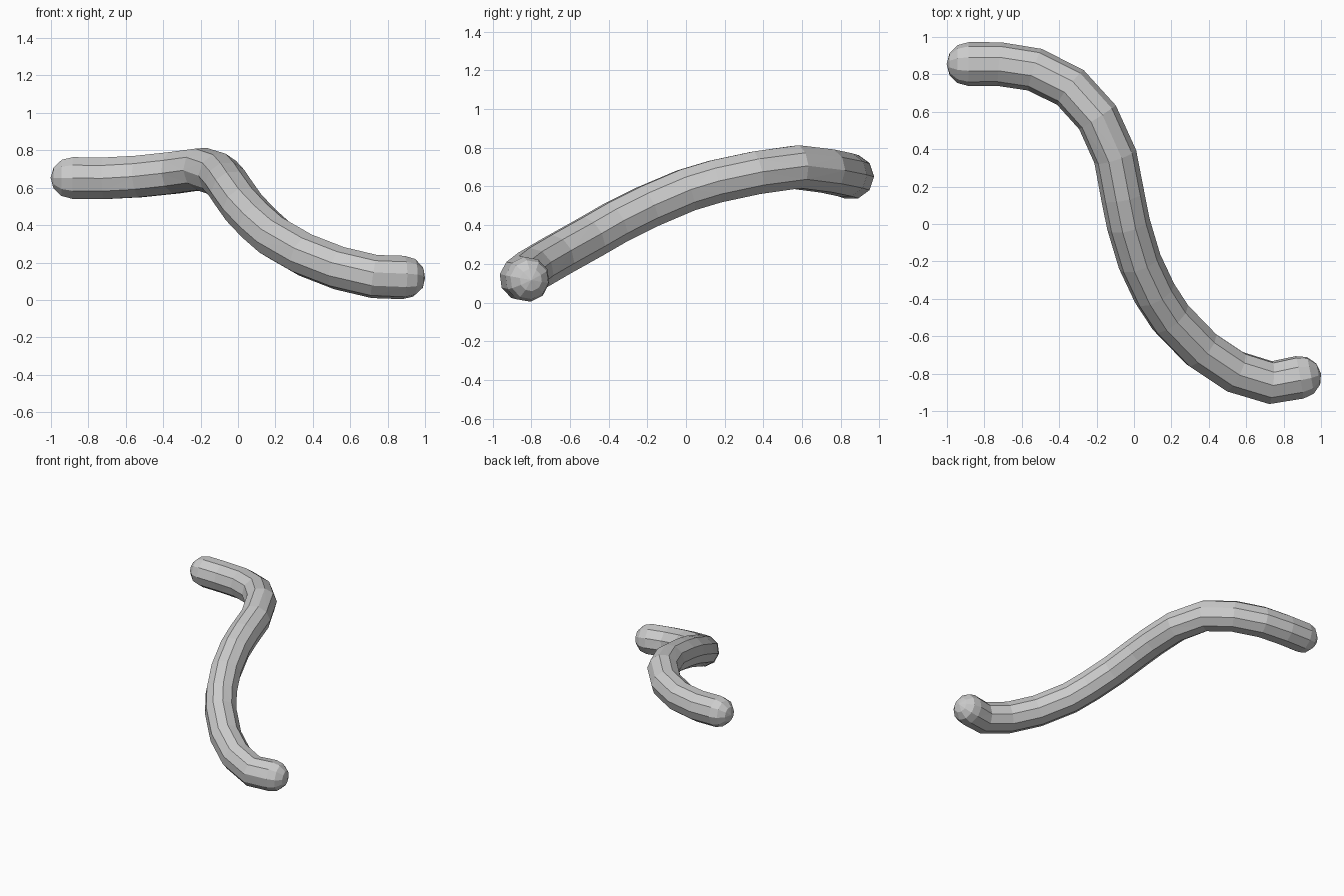
import bpy, bmesh, math
from mathutils import Vector

if "Cube" in bpy.data.objects:
    bpy.data.objects.remove(bpy.data.objects["Cube"], do_unlink=True)

SIDES = 10
RADIUS = 0.117

grey = bpy.data.materials.new("light grey")
grey.use_nodes = True
colour = (0.6, 0.6, 0.6, 1)
grey.diffuse_color = colour
grey.node_tree.nodes["Principled BSDF"].inputs["Base Color"].default_value = colour

# Centre line of the bent rod, from the raised end to the low end
path = [Vector(p) for p in (
    (-.885, .855, .652), (-.72, .855, .65), (-.53, .825, .66), (-.34, .73, .68),
    (-.195, .57, .70), (-.1, .36, .67), (-.06, .15, .625), (-.03, 0, .58),
    (.03, -.2, .495), (.11, -.37, .41), (.195, -.5, .335), (.36, -.67, .24),
    (.54, -.79, .17), (.73, -.848, .125), (.885, -.82, .12))]
last = len(path) - 1
tangents = [(path[min(i + 1, last)] - path[max(i - 1, 0)]).normalized()
            for i in range(last + 1)]

# Ring list: centre, direction and radius, with round domes at both ends
dome = [math.radians(a) for a in (30, 60)]
rings = [(path[0] - tangents[0] * RADIUS * math.sin(a), tangents[0], RADIUS * math.cos(a))
         for a in reversed(dome)]
rings += [(p, t, RADIUS) for p, t in zip(path, tangents)]
rings += [(path[-1] + tangents[-1] * RADIUS * math.sin(a), tangents[-1], RADIUS * math.cos(a))
          for a in dome]

# Sweep the rings with a frame carried along the path so the tube never twists
bm = bmesh.new()
up = Vector((0, 0, 1))
loops = []
for centre, direction, radius in rings:
    up = (up - direction * up.dot(direction)).normalized()
    side = direction.cross(up)
    loops.append([bm.verts.new(centre + radius * (math.cos(a) * side + math.sin(a) * up))
                  for a in (math.tau * k / SIDES for k in range(SIDES))])
for a, b in zip(loops, loops[1:]):
    for k in range(SIDES):
        n = (k + 1) % SIDES
        bm.faces.new((a[k], a[n], b[n], b[k]))

# Close each dome with a fan to its tip
for loop, tip in ((loops[0], path[0] - tangents[0] * RADIUS),
                  (loops[-1], path[-1] + tangents[-1] * RADIUS)):
    point = bm.verts.new(tip)
    for k in range(SIDES):
        bm.faces.new((loop[k], loop[(k + 1) % SIDES], point))
bmesh.ops.triangulate(bm, faces=bm.faces[:])
bmesh.ops.recalc_face_normals(bm, faces=bm.faces[:])

mesh = bpy.data.meshes.new("bent_rod")
bm.to_mesh(mesh)
bm.free()
mesh.materials.append(grey)
rod = bpy.data.objects.new("bent_rod", mesh)
bpy.context.collection.objects.link(rod)
